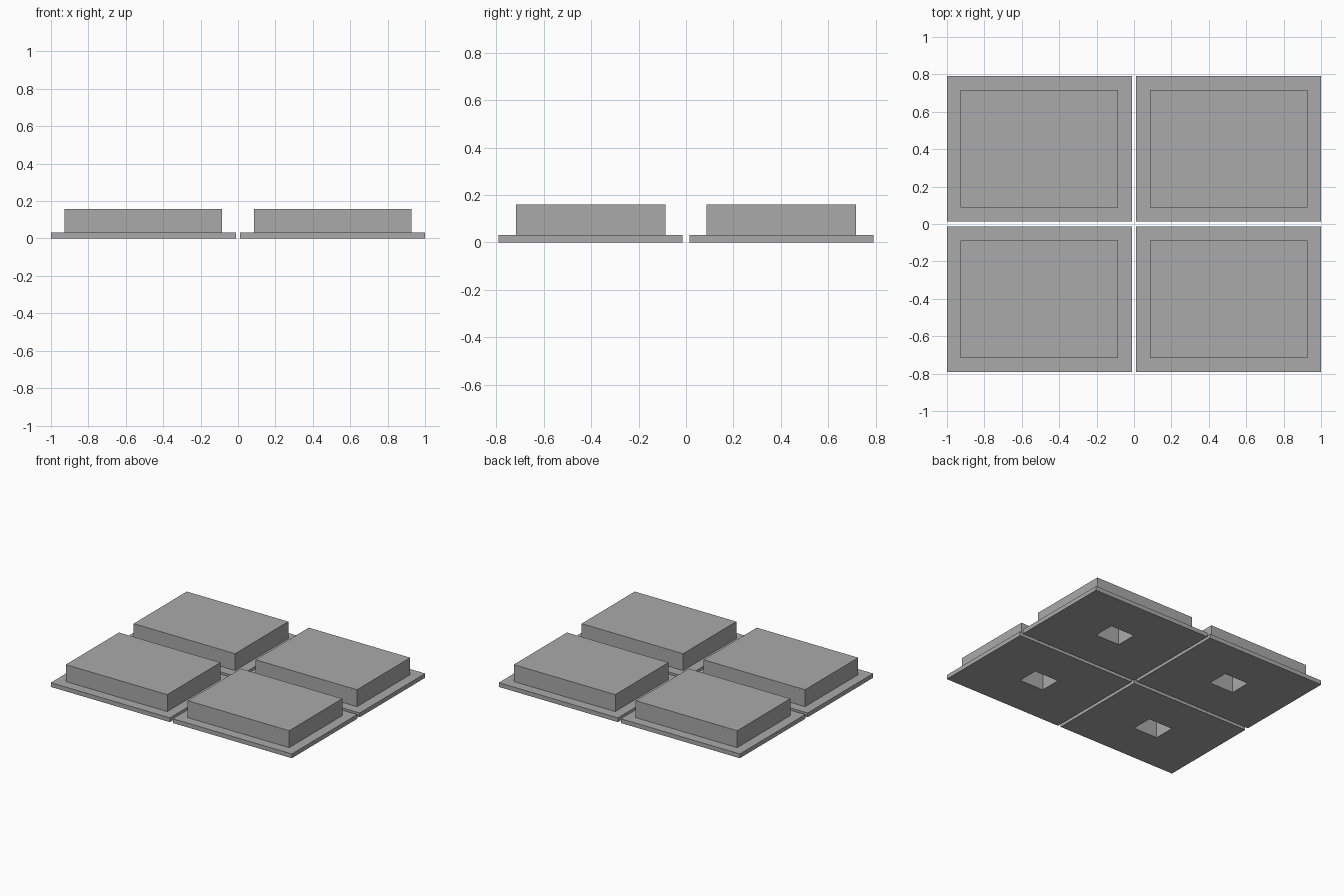
import bpy, bmesh

if "Cube" in bpy.data.objects:
    bpy.data.objects.remove(bpy.data.objects["Cube"])

grey = bpy.data.materials.new("grey")
grey.diffuse_color = (0.4, 0.4, 0.4, 1)
grey.use_nodes = True
grey.node_tree.nodes["Principled BSDF"].inputs["Base Color"].default_value = grey.diffuse_color

CX, CY = 0.506, 0.402            # centre of one tile
PLATE_TOP, TOP, POCKET_TOP = 0.032, 0.159, 0.127
PLATE, BLOCK, POCKET = (0.494, 0.388), (0.421, 0.315), (0.10, 0.08)  # half sizes


def ring(bm, half, z):
    """Rectangular loop of vertices, counter-clockwise from above."""
    return [bm.verts.new((sx * half[0], sy * half[1], z))
            for sx, sy in ((-1, -1), (1, -1), (1, 1), (-1, 1))]


def make_tile():
    """Stepped block with a blind rectangular pocket underneath."""
    bm = bmesh.new()
    # Skin from the pocket ceiling, out over the base and up to the top
    rings = [ring(bm, half, z) for half, z in (
        (POCKET, POCKET_TOP), (POCKET, 0), (PLATE, 0),
        (PLATE, PLATE_TOP), (BLOCK, PLATE_TOP), (BLOCK, TOP))]
    for a, b in zip(rings, rings[1:]):
        for i in range(4):
            j = (i + 1) % 4
            bm.faces.new((a[i], a[j], b[j], b[i]))
    bm.faces.new(rings[-1])
    bm.faces.new(rings[0][::-1])
    bmesh.ops.recalc_face_normals(bm, faces=bm.faces)
    mesh = bpy.data.meshes.new("stepped_tile")
    bm.to_mesh(mesh)
    bm.free()
    mesh.materials.append(grey)
    return mesh


# Four identical tiles in a two by two layout
tile = make_tile()
for row, sy in (("front", -1), ("back", 1)):
    for side, sx in (("left", -1), ("right", 1)):
        ob = bpy.data.objects.new(f"tile_{row}_{side}", tile)
        ob.location = (sx * CX, sy * CY, 0)
        bpy.context.collection.objects.link(ob)
